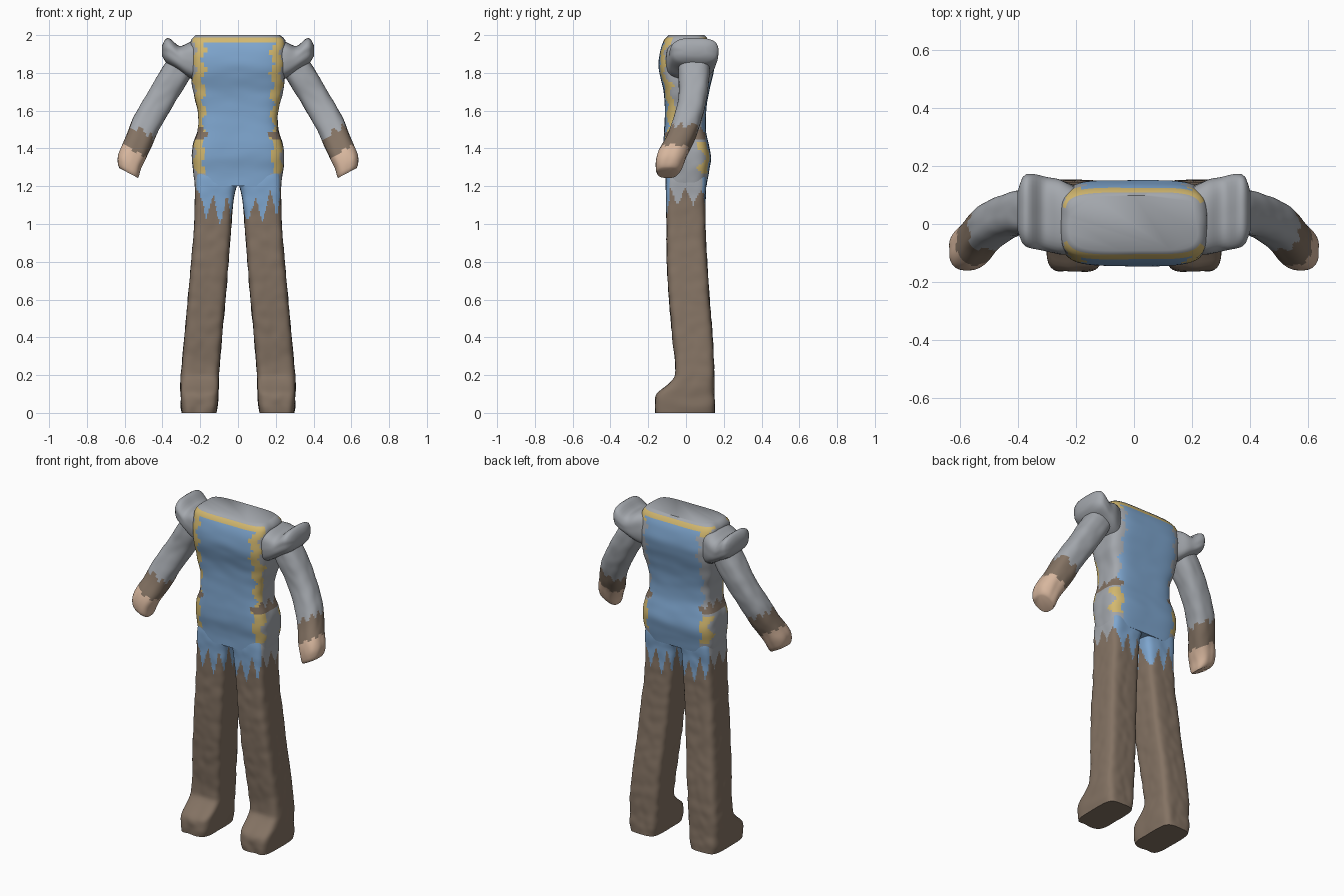
import bpy, bmesh, math
from mathutils import Vector, noise

cube = bpy.data.objects.get("Cube")
if cube:
    bpy.data.objects.remove(cube)

# Flat colours
COLOURS = {
    "tunic_blue": (0.21, 0.38, 0.62),
    "trim_yellow": (0.65, 0.48, 0.16),
    "cloth_grey": (0.37, 0.39, 0.42),
    "leather_brown": (0.23, 0.17, 0.125),
    "skin": (0.68, 0.47, 0.34),
}
BLUE, YELLOW, GREY, BROWN, SKIN = range(5)
MATERIALS = []
for label, rgb in COLOURS.items():
    m = bpy.data.materials.new(label)
    m.use_nodes = True
    m.diffuse_color = (*rgb, 1)
    bsdf = m.node_tree.nodes["Principled BSDF"]
    bsdf.inputs["Base Color"].default_value = (*rgb, 1)
    bsdf.inputs["Roughness"].default_value = 0.9
    MATERIALS.append(m)


def tooth(v, width):
    """Triangle wave from 0 to 1, for ragged colour borders."""
    return abs((v / width) % 1 * 2 - 1)


def smooth_sections(keys, step):
    """Fill in the key cross-sections along a smooth curve."""
    out = []
    for i in range(len(keys) - 1):
        a, b = keys[i], keys[i + 1]
        before, after = keys[max(i - 1, 0)], keys[min(i + 2, len(keys) - 1)]
        n = max(2, math.ceil(abs(b[0] - a[0]) / step))
        for k in range(n):
            u = k / n
            row = [a[0] + (b[0] - a[0]) * u]
            for c in range(1, 5):
                # tangents take uneven spacing into account
                span = b[0] - a[0]
                ta = (b[c] - before[c]) / (b[0] - before[0]) * span
                tb = (after[c] - a[c]) / (after[0] - a[0]) * span
                row.append((2 * u**3 - 3 * u**2 + 1) * a[c] + (u**3 - 2 * u**2 + u) * ta
                           + (3 * u**2 - 2 * u**3) * b[c] + (u**3 - u**2) * tb)
            out.append(row)
    return out + [list(keys[-1])]


def loft(name, keys, place, rule, power=4, sides=96, step=0.014, bump=0.004):
    """Skin rounded-box sections (t, a0, a1, b0, b1); rule picks each face's colour."""
    bm = bmesh.new()
    rows, rings = smooth_sections(keys, step), []
    for t, a0, a1, b0, b1 in rows:
        ring = []
        for i in range(sides):
            ang = math.tau * i / sides
            c, s = math.cos(ang), math.sin(ang)
            r = (abs(c) ** power + abs(s) ** power) ** (-1 / power)
            r *= 1 + bump * 8 * noise.noise(Vector((c, s, t * 9)) * 2)
            a = (a0 + a1) / 2 + (a1 - a0) / 2 * r * c
            b = (b0 + b1) / 2 + (b1 - b0) / 2 * r * s
            ring.append(bm.verts.new(place(t, a, b, (a0 + a1) / 2)))
        rings.append(ring)
    for j in range(len(rings) - 1):
        t = (rows[j][0] + rows[j + 1][0]) / 2
        for i in range(sides):
            k = (i + 1) % sides
            f = bm.faces.new((rings[j][i], rings[j][k], rings[j + 1][k], rings[j + 1][i]))
            f.material_index = rule(t, f.calc_center_median())
    for ring, row in ((rings[0], rows[0]), (rings[-1], rows[-1])):
        f = bm.faces.new(ring)
        f.material_index = rule(row[0], f.calc_center_median())
    bmesh.ops.recalc_face_normals(bm, faces=bm.faces)
    mesh = bpy.data.meshes.new(name)
    bm.to_mesh(mesh)
    bm.free()
    for m in MATERIALS:
        mesh.materials.append(m)
    ob = bpy.data.objects.new(name, mesh)
    bpy.context.collection.objects.link(ob)
    bpy.ops.object.select_all(action="DESELECT")
    ob.select_set(True)
    bpy.context.view_layer.objects.active = ob
    bpy.ops.object.shade_smooth_by_angle(angle=math.radians(50))
    return ob


# Colour rules
def torso_rule(t, p):
    x, front = abs(p.x), p.y < 0
    if t > 1.992:
        return GREY
    if t > 1.968 and x < 0.225 and abs(p.y) > 0.08:
        return YELLOW
    if 1.445 < t < 1.475 + 0.04 * tooth(p.x + p.y, 0.07) and x > 0.15 + 0.04 * tooth(t, 0.05):
        return BROWN
    edge = 0.165 + 0.03 * tooth(t + 0.02 * (p.x > 0), 0.11)
    if abs(p.y) < 0.06:
        return BLUE if x < edge else GREY
    if x < edge:
        return BLUE
    trimmed = front and t > 1.26 or 1.27 < t < 1.43 or t > 1.93
    return YELLOW if trimmed and x < edge + 0.05 else GREY


def leg_rule(t, p):
    x = abs(p.x)
    side = x > 0.19 and abs(p.y) < 0.085
    low = 1.1 if side else 0.99 + 0.05 * tooth(x, 0.19)
    if t < low + (0.09 if side else 0.15) * tooth(p.x + 0.9 * p.y, 0.075):
        return BROWN
    return GREY if side else BLUE


def arm_rule(t, p):
    wave = tooth(p.x + p.y, 0.06)
    if t > 1.47 + 0.04 * wave:
        return GREY
    return BROWN if t > 1.375 + 0.02 * wave else SKIN


# Torso, from hips to the flat neckline
torso = [(1.2, 0.225, -0.108, 0.108), (1.28, 0.238, -0.11, 0.122), (1.35, 0.243, -0.12, 0.132),
         (1.42, 0.238, -0.12, 0.12), (1.5, 0.213, -0.115, 0.105), (1.6, 0.213, -0.112, 0.107),
         (1.7, 0.238, -0.118, 0.122), (1.83, 0.25, -0.145, 0.15), (1.92, 0.25, -0.135, 0.14),
         (1.975, 0.248, -0.115, 0.118), (2.0, 0.222, -0.092, 0.098)]
loft("torso", [(z, -h, h, y0, y1) for z, h, y0, y1 in torso],
     lambda t, a, b, mid: (a, b, t), torso_rule, power=4.5, bump=0.002)

# Limb sections: height, inner x, outer x, front y, back y
leg = [(0.0, 0.115, 0.298, -0.16, 0.152), (0.04, 0.108, 0.303, -0.163, 0.153),
       (0.1, 0.104, 0.304, -0.155, 0.15), (0.15, 0.102, 0.304, -0.095, 0.15),
       (0.2, 0.1, 0.303, -0.058, 0.15), (0.4, 0.085, 0.284, -0.072, 0.142),
       (0.6, 0.066, 0.266, -0.09, 0.125), (0.8, 0.05, 0.248, -0.101, 0.112),
       (1.0, 0.035, 0.232, -0.103, 0.103), (1.15, 0.02, 0.228, -0.106, 0.103),
       (1.23, 0.0, 0.228, -0.106, 0.107), (1.28, -0.01, 0.225, -0.1, 0.1)]
arm = [(1.27, 0.53, 0.628, -0.15, -0.045), (1.285, 0.524, 0.635, -0.158, -0.03),
       (1.33, 0.512, 0.635, -0.16, -0.01), (1.38, 0.488, 0.615, -0.145, 0.01),
       (1.45, 0.455, 0.585, -0.105, 0.045), (1.53, 0.42, 0.553, -0.075, 0.075),
       (1.66, 0.345, 0.478, -0.04, 0.108), (1.8, 0.26, 0.395, -0.04, 0.125),
       (1.9, 0.21, 0.33, -0.035, 0.125)]
# Shoulder sections run outwards: x, bottom z, top z, front y, back y
shoulder = [(0.18, 1.74, 1.97, -0.1, 0.12), (0.25, 1.77, 1.965, -0.105, 0.15),
            (0.31, 1.81, 1.942, -0.092, 0.165), (0.362, 1.84, 1.982, -0.08, 0.172),
            (0.385, 1.86, 1.978, -0.065, 0.16), (0.402, 1.89, 1.945, -0.02, 0.11)]
TILT = 0.53  # arm rings lean to stay square to the arm

for side, s in (("left", 1), ("right", -1)):
    loft(side + "_leg", leg, lambda t, a, b, mid: (s * a, b, t), leg_rule, power=5)
    loft(side + "_arm", arm, lambda t, a, b, mid: (s * a, b, t + TILT * (a - mid)),
         arm_rule, power=2.7, sides=64)
    loft(side + "_shoulder", shoulder, lambda t, a, b, mid: (s * t, b, a),
         lambda t, p: GREY, power=3, sides=48)
